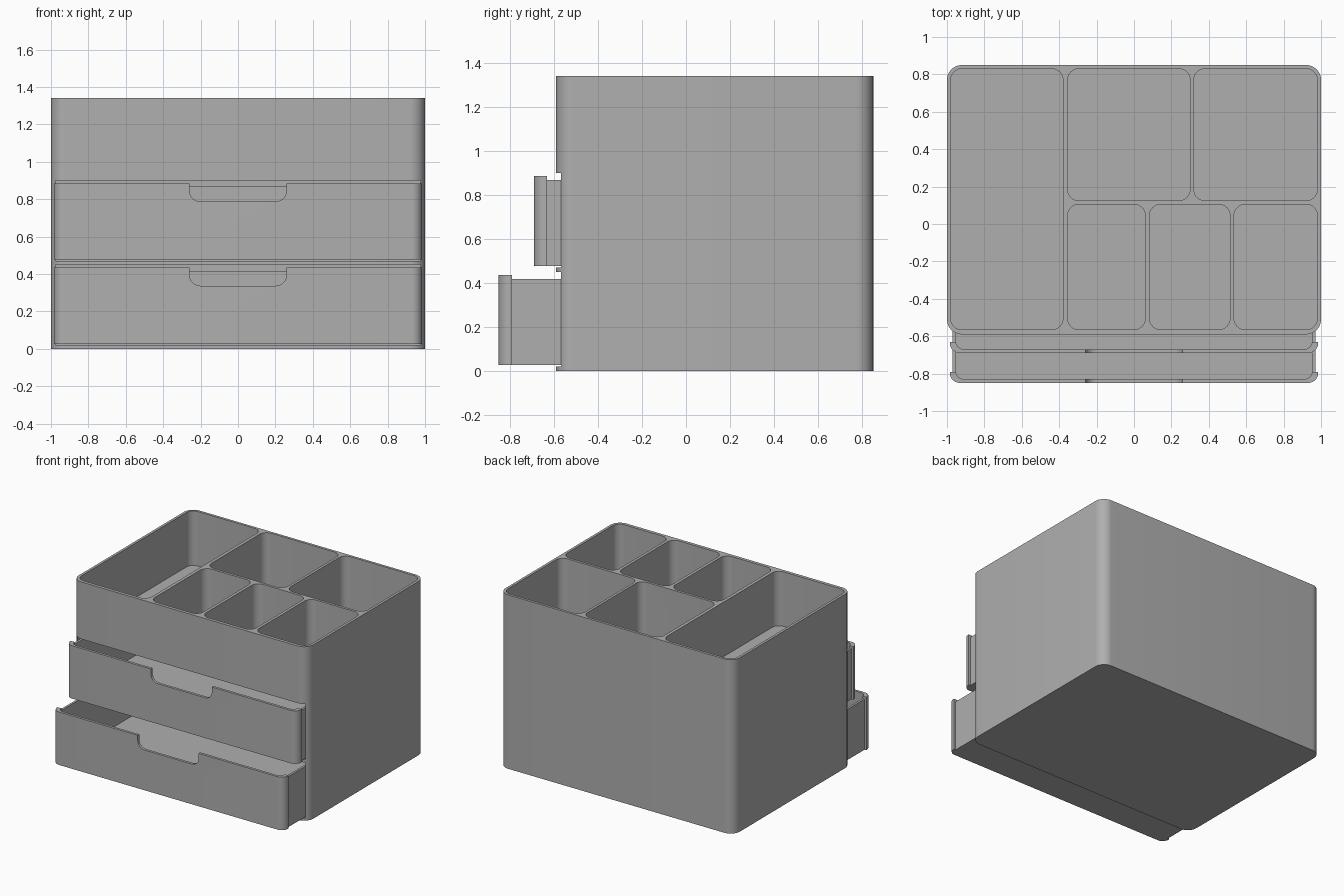
import bpy, bmesh, math
from mathutils import Matrix, Vector

cube = bpy.data.objects.get("Cube")
if cube:
    bpy.data.objects.remove(cube, do_unlink=True)

grey = bpy.data.materials.new("matte grey plastic")
grey.use_nodes = True
tone = (0.43, 0.43, 0.43, 1)
grey.diffuse_color = tone
grey.node_tree.nodes["Principled BSDF"].inputs["Base Color"].default_value = tone


def rounded(x0, x1, y0, y1, front=0.0, back=0.0, steps=10):
    """Rectangle outline with separate radii for its low-y and high-y corners."""
    corners = [(x0, y0, 1, 1, front, 180), (x1, y0, -1, 1, front, 270),
               (x1, y1, -1, -1, back, 0), (x0, y1, 1, -1, back, 90)]
    points = []
    for x, y, sx, sy, r, start in corners:
        if r == 0:
            points.append((x, y))
            continue
        for i in range(steps + 1):
            a = math.radians(start + 90 * i / steps)
            points.append((x + sx * r + r * math.cos(a), y + sy * r + r * math.sin(a)))
    return points


def prism(bm, outline, z0, z1, matrix=Matrix()):
    low, high = ([bm.verts.new(matrix @ Vector((x, y, z))) for x, y in outline]
                 for z in (z0, z1))
    bm.faces.new(low[::-1])
    bm.faces.new(high)
    n = len(low)
    for i in range(n):
        j = (i + 1) % n
        bm.faces.new((low[i], low[j], high[j], high[i]))


def make(name, solids):
    bm = bmesh.new()
    for solid in solids:
        prism(bm, *solid)
    mesh = bpy.data.meshes.new(name)
    bm.to_mesh(mesh)
    bm.free()
    mesh.materials.append(grey)
    ob = bpy.data.objects.new(name, mesh)
    bpy.context.scene.collection.objects.link(ob)
    return ob


def combine(ob, solids, operation):
    """Apply a boolean with temporary solids."""
    tool = make("tool", solids)
    mod = ob.modifiers.new("shape", 'BOOLEAN')
    mod.object, mod.operation, mod.solver = tool, operation, 'EXACT'
    bpy.context.view_layer.update()
    graph = bpy.context.evaluated_depsgraph_get()
    mesh = bpy.data.meshes.new_from_object(ob.evaluated_get(graph))
    ob.modifiers.clear()
    ob.data = mesh
    bpy.data.objects.remove(tool, do_unlink=True)


def smooth(ob):
    ob.data.shade_smooth()
    ob.data.set_sharp_from_angle(angle=math.radians(30))


# Housing: rounded block with open pockets above and two drawer bays in front
FLOOR, TOP = 0.92, 1.34
housing = make("housing", [(rounded(-1, 1, -0.59, 0.85, 0.08, 0.08), 0, TOP)])
pockets = [(-0.98, -0.38, -0.565, 0.83),
           (-0.355, 0.30, 0.125, 0.83), (0.32, 0.98, 0.125, 0.83),
           (-0.355, 0.06, -0.565, 0.105), (0.083, 0.513, -0.565, 0.105),
           (0.535, 0.98, -0.565, 0.105)]
cuts = [(rounded(*p, 0.06, 0.06), FLOOR, TOP + 0.1) for p in pockets]
cuts += [(rounded(-0.975, 0.975, -0.8, 0.81), z, z + 0.43) for z in (0.02, 0.47)]
combine(housing, cuts, 'DIFFERENCE')
smooth(housing)


# Drawers: wrapped front panel, lower tray behind it, finger notch
def drawer(name, front, base):
    ob = make(name, [(rounded(-0.985, 0.985, front, front + 0.06, 0.055), base, base + 0.408)])
    tray = rounded(-0.97, 0.97, front + 0.03, front + 1.4)
    combine(ob, [(tray, base, base + 0.39)], 'UNION')
    cavity = rounded(-0.953, 0.953, front + 0.02, front + 1.38, 0.045, 0.045)
    combine(ob, [(cavity, base + 0.02, base + 0.6)], 'DIFFERENCE')
    notch = rounded(-0.26, 0.26, base + 0.31, base + 0.6, 0.06)
    upright = Matrix.Rotation(math.pi / 2, 4, 'X')
    combine(ob, [(notch, -front - 0.03, 0.1 - front, upright)], 'DIFFERENCE')
    smooth(ob)


drawer("lower_drawer", -0.85, 0.027)
drawer("upper_drawer", -0.69, 0.477)

# Small corner marks on the pocket floors
for side, label in ((-1, "right"), (1, "left")):
    for y, place in ((0.71, "back"), (-0.4, "front")):
        xs = sorted((side * 0.81, side * 0.865))
        stem = sorted((side * 0.81, side * 0.818))
        make(f"{place}_{label}_floor_mark",
             [(rounded(*xs, y - 0.008, y), FLOOR, FLOOR + 0.004),
              (rounded(*stem, y - 0.05, y - 0.008), FLOOR, FLOOR + 0.004)])
